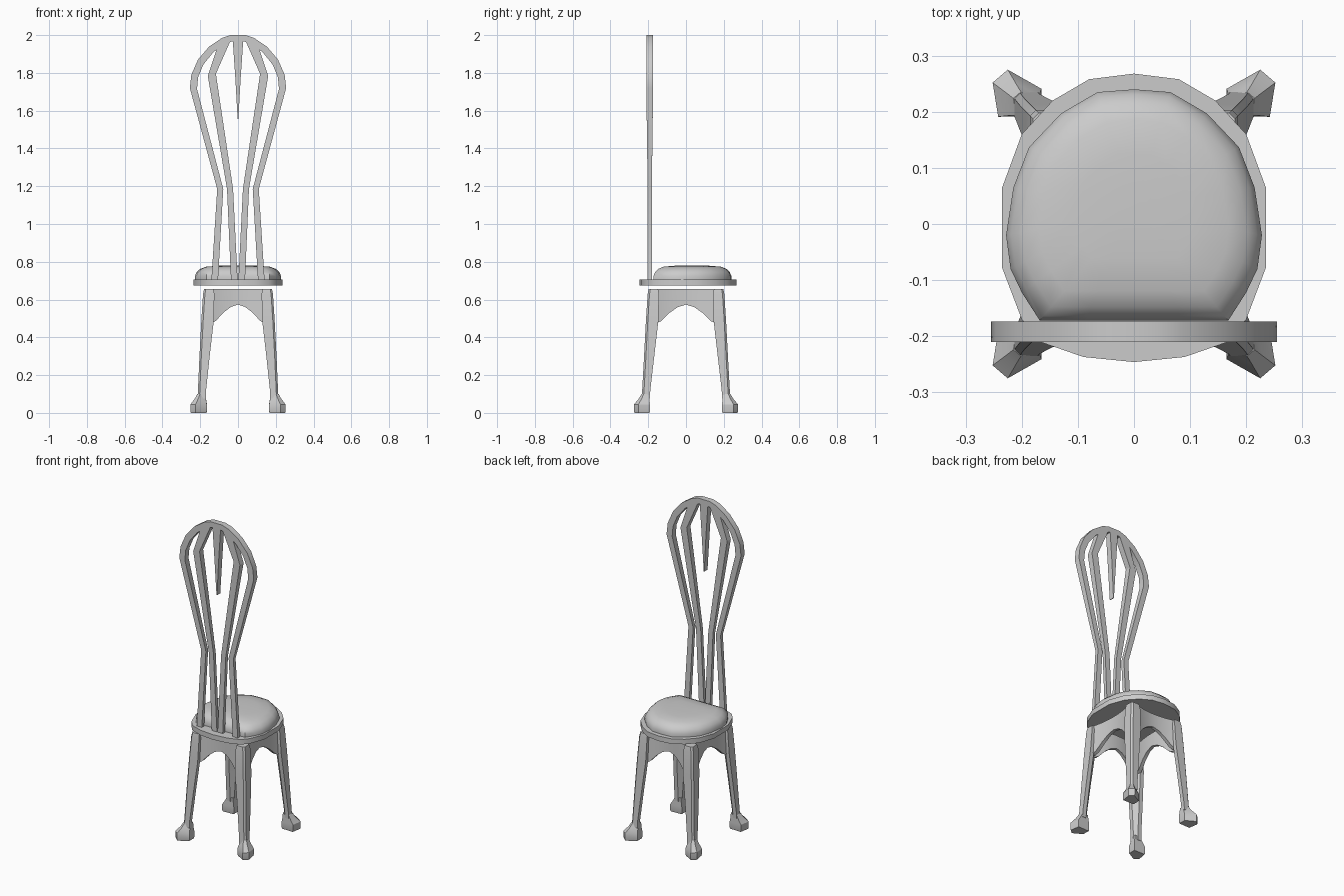
import bpy, bmesh

if "Cube" in bpy.data.objects:
    bpy.data.objects.remove(bpy.data.objects["Cube"])


def finish(name, bm, angle=35):
    bmesh.ops.recalc_face_normals(bm, faces=bm.faces)
    me = bpy.data.meshes.new(name)
    bm.to_mesh(me)
    bm.free()
    ob = bpy.data.objects.new(name, me)
    bpy.context.collection.objects.link(ob)
    bpy.ops.object.select_all(action='DESELECT')
    ob.select_set(True)
    bpy.context.view_layer.objects.active = ob
    bpy.ops.object.shade_smooth_by_angle(angle=angle * 3.14159 / 180)
    return ob


def loft(name, rings, angle=35):
    """Skin a list of closed rings and cap both ends."""
    bm = bmesh.new()
    vs = [[bm.verts.new(p) for p in r] for r in rings]
    n = len(vs[0])
    for a, b in zip(vs, vs[1:]):
        for i in range(n):
            j = (i + 1) % n
            bm.faces.new((a[i], a[j], b[j], b[i]))
    bm.faces.new(vs[0])
    bm.faces.new(vs[-1])
    return finish(name, bm, angle)


def both_sides(half):
    """Mirror a half outline that starts and ends on x = 0."""
    return half + [(-x, y) for x, y in half[-2:0:-1]]


def scaled(outline, s, z, cy=0.03):
    return [(x * s, cy + (y - cy) * s, z) for x, y in outline]


# Seat plate
plate = both_sides([(0, .268), (.08, .258), (.145, .22), (.2, .16), (.235, .065),
                    (.235, -.078), (.2, -.17), (.165, -.211), (.09, -.237), (0, -.246)])
loft("seat_plate", [scaled(plate, 1, .675), scaled(plate, 1, .706)])

# Padded cushion, flat along the back rest
pad = both_sides([(0, .24), (.065, .235), (.13, .197), (.187, .137), (.215, .065), (.228, -.02),
                  (.22, -.08), (.2, -.122), (.168, -.172), (.085, -.172), (0, -.172)])
loft("seat_cushion", [scaled(pad, s, z) for s, z in
                      ((1, .704), (1, .725), (.96, .745), (.88, .762), (.74, .774), (.45, .779), (.15, .78))], 50)

# Back rest bars: pairs of outer and inner edge points (x, z)
BACK_Y = -.192


def bar(name, pairs):
    rings = []
    for (xo, zo), (xi, zi) in pairs:
        t = min(max((zo - 1.19) / .53, 0), 1)
        d = .011 + .007 * t
        a, b = BACK_Y - d, BACK_Y + d
        rings.append([(xo, a, zo), (xi, a, zi), (xi, b, zi), (xo, b, zo)])
    loft(name, rings, 25)


def flip(pair):
    return tuple((-x, z) for x, z in pair)


hoop = [((.141, .7), (.106, .7)), ((.11, 1.185), (.078, 1.185)), ((.255, 1.72), (.217, 1.715)),
        ((.247, 1.79), (.211, 1.778)), ((.212, 1.87), (.183, 1.845)), ((.152, 1.94), (.13, 1.91)),
        ((.085, 1.985), (.072, 1.952)), ((.04, 2.0), (.033, 1.966))]
bar("back_hoop", hoop + [flip(p) for p in reversed(hoop)])

spindle = [((.037, .7), (.002, .7)), ((.058, 1.185), (.026, 1.185)),
           ((.16, 1.785), (.117, 1.795)), ((.11, 1.935), (.04, 1.97))]
bar("right_spindle", spindle)
bar("left_spindle", [flip(p) for p in spindle])
bar("centre_spike", [((.028, 1.975), (-.028, 1.975)), ((.014, 1.77), (-.014, 1.77)),
                     ((.002, 1.555), (-.002, 1.555))])

# Legs with five-sided feet
foot = [(.225, .275), (.252, .252), (.242, .191), (.164, .193), (.165, .241)]
NECK = (.193, .214)


def leg_ring(z, x1, y1, w, c=.01, t=.025):
    x0, y0 = x1 - w, y1 - w
    return [(x0, y1, z), (x1 - c, y1, z), (x1, y1 - c, z),
            (x1, y0, z), (x1 - t, y0, z), (x0, y1 - t, z)]


def foot_ring(z, s, k):
    cx, cy = .208 + (NECK[0] - .208) * k, .232 + (NECK[1] - .232) * k
    return [(cx + (x - .208) * s, cy + (y - .232) * s, z) for x, y in foot]


for sy, end in ((-1, "front"), (1, "back")):
    for sx, side in ((-1, "left"), (1, "right")):
        def place(rings):
            return [[(x * sx, y * sy, z) for x, y, z in r] for r in rings]
        loft(f"{end}_{side}_leg", place([
            leg_ring(.075, .214, .235, .044), leg_ring(.12, .212, .232, .043),
            leg_ring(.3, .204, .222, .054), leg_ring(.49, .194, .212, .066),
            leg_ring(.63, .185, .203, .06), leg_ring(.656, .18, .198, .05)]))
        loft(f"{end}_{side}_foot", place([
            foot_ring(0, .94, 0), foot_ring(.008, 1, 0), foot_ring(.045, 1, 0),
            foot_ring(.075, .68, .6), foot_ring(.1, .5, 1)]), 30)

# Arched aprons, bowed inwards between the legs
ARCH = [(0, .573), (.04, .56), (.08, .53), (.12, .487), (.172, .46)]


def apron(name, half, out, sign, along_x):
    pts = [(-u, z) for u, z in ARCH[:0:-1]] + ARCH
    rings = []
    for u, z in pts:
        k = u / .172
        d = out - .03 * (1 - k * k)
        corners = [(d + .007 * abs(k), z), (d, .656), (d - .018, .656), (d - .018, z)]
        v = k * half
        rings.append([(v, e * sign, h) if along_x else (e * sign, v, h) for e, h in corners])
    loft(name, rings)


for sign, a, b in ((-1, "front", "left"), (1, "back", "right")):
    apron(a + "_apron", .168, .197, sign, True)
    apron(b + "_apron", .186, .179, sign, False)
